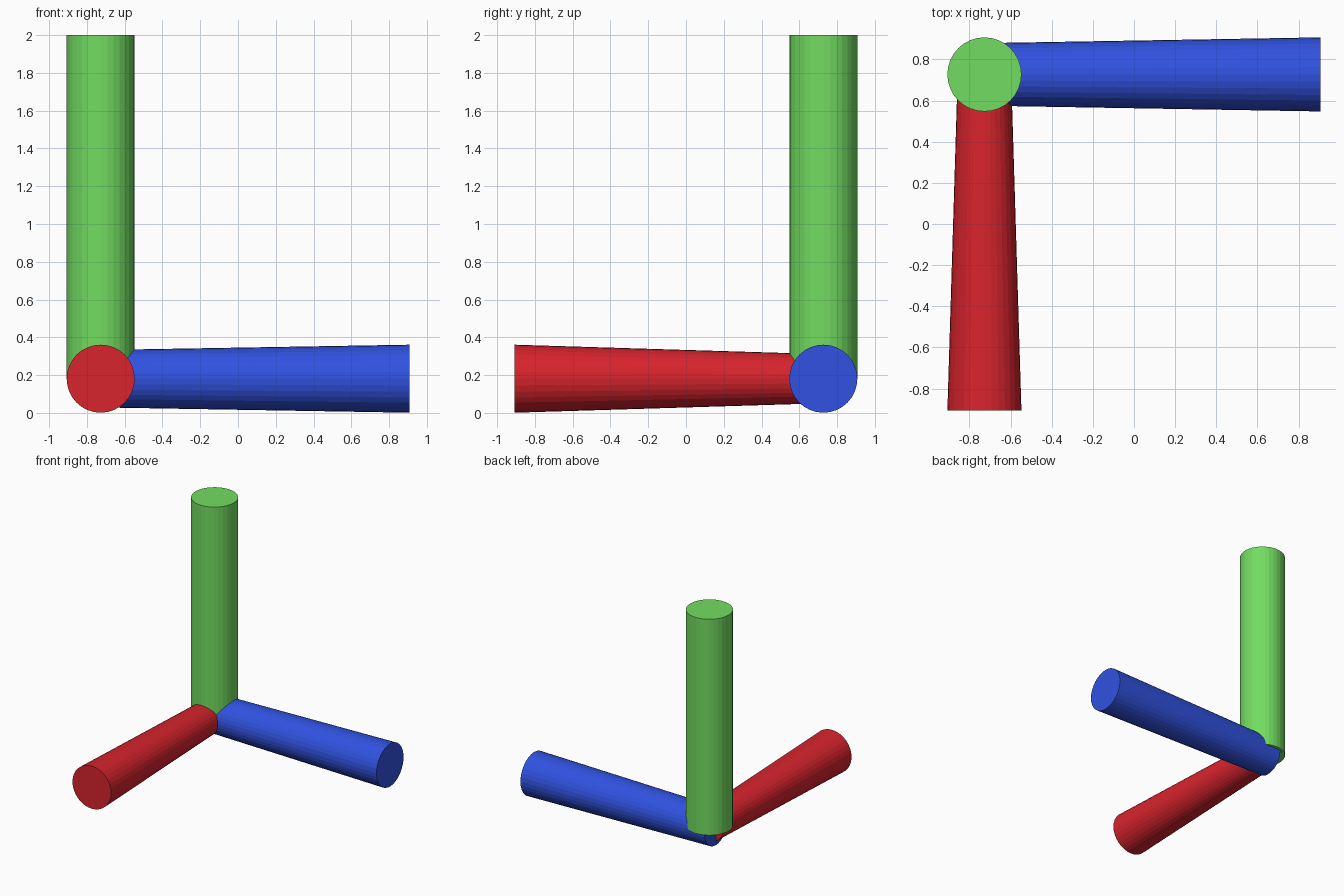
import bpy
from mathutils import Vector

if "Cube" in bpy.data.objects:
    bpy.data.objects.remove(bpy.data.objects["Cube"])

RADIUS = 0.18
CORNER = Vector((-0.727, 0.727, 0.181))


def material(name, color):
    mat = bpy.data.materials.new(name)
    mat.use_nodes = True
    mat.diffuse_color = (*color, 1)
    mat.node_tree.nodes["Principled BSDF"].inputs["Base Color"].default_value = (*color, 1)
    return mat


def bar(name, direction, start, end, start_radius, mat):
    """Round bar along a direction, measured from the shared corner."""
    axis = Vector(direction)
    bpy.ops.mesh.primitive_cone_add(
        vertices=32, radius1=start_radius, radius2=RADIUS, depth=end - start,
        location=CORNER + axis * (start + end) / 2,
        rotation=axis.to_track_quat("Z", "Y").to_euler())
    obj = bpy.context.object
    obj.name = name
    obj.data.materials.append(mat)


# Upright bar, then the two tapered bars lying on the ground
bar("upright_bar", (0, 0, 1), 0, 1.819, RADIUS, material("green", (0.17, 0.72, 0.12)))
bar("front_bar", (0, -1, 0), 0, 1.634, 0.13, material("red", (0.68, 0.017, 0.026)))
bar("side_bar", (1, 0, 0), -0.06, 1.634, 0.151, material("blue", (0.03, 0.085, 0.75)))
